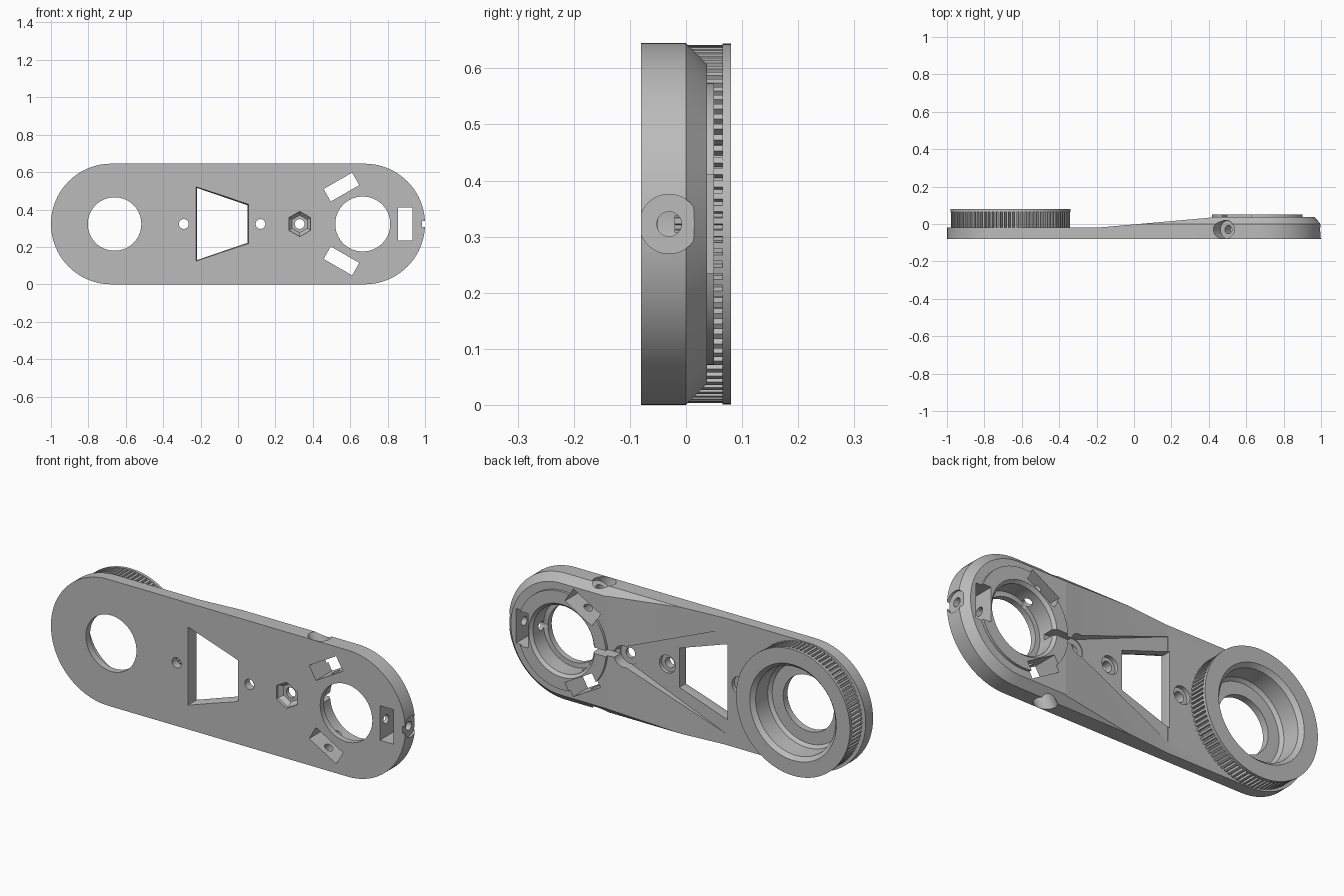
import bpy, bmesh, math
from mathutils import Matrix, Vector

cube = bpy.data.objects.get("Cube")
if cube:
    bpy.data.objects.remove(cube)

MID = 0.3225                 # height of the centre line
LEFT, RIGHT = -0.66, 0.667   # bore centres
FRONT = -0.08

grey = bpy.data.materials.new("plain grey")
grey.use_nodes = True
grey.diffuse_color = (0.5, 0.5, 0.5, 1)
grey.node_tree.nodes["Principled BSDF"].inputs["Base Color"].default_value = (0.5, 0.5, 0.5, 1)


def finish(bm, name):
    bmesh.ops.recalc_face_normals(bm, faces=bm.faces)
    mesh = bpy.data.meshes.new(name)
    bm.to_mesh(mesh)
    bm.free()
    mesh.materials.append(grey)
    ob = bpy.data.objects.new(name, mesh)
    bpy.context.scene.collection.objects.link(ob)
    return ob


def loft(name, *sections):
    """Solid through outlines; each section is (y, [(x, z), ...])."""
    bm = bmesh.new()
    rings = [[bm.verts.new((x, y, z)) for x, z in pts] for y, pts in sections]
    for a, b in zip(rings, rings[1:]):
        n = len(a)
        for i in range(n):
            j = (i + 1) % n
            bm.faces.new((a[i], a[j], b[j], b[i]))
    bm.faces.new(rings[0])
    bm.faces.new(rings[-1])
    return finish(bm, name)


def disc(cx, r, n=72, turn=0.0):
    return [(cx + r * math.cos(turn + i * math.tau / n),
             MID + r * math.sin(turn + i * math.tau / n)) for i in range(n)]


def stadium(r, n=40):
    c = 1 - MID
    pts = []
    for side, start in ((1, -math.pi / 2), (-1, math.pi / 2)):
        for i in range(n + 1):
            a = start + math.pi * i / n
            pts.append((side * c + r * math.cos(a), MID + r * math.sin(a)))
    return pts


def box(name, size, matrix):
    bm = bmesh.new()
    bmesh.ops.create_cube(bm, size=1, matrix=matrix @ Matrix.Diagonal((*size, 1)))
    return finish(bm, name)


def rod(name, r, start, end, y, spin):
    """Cylinder pointing outward from the right bore axis."""
    bm = bmesh.new()
    lie = Matrix.Translation(((start + end) / 2, y, 0)) @ Matrix.Rotation(math.pi / 2, 4, 'Y')
    bmesh.ops.create_cone(bm, cap_ends=True, segments=40, radius1=r, radius2=r,
                          depth=end - start, matrix=spin @ lie)
    return finish(bm, name)


def combine(target, tool, operation='DIFFERENCE', keep=False):
    mod = target.modifiers.new("combine", 'BOOLEAN')
    mod.operation, mod.solver, mod.object = operation, 'EXACT', tool
    bpy.context.view_layer.objects.active = target
    bpy.ops.object.modifier_apply(modifier=mod.name)
    if not keep:
        bpy.data.objects.remove(tool)


# Arm plate: rounded bar with a chamfered back edge
arm = loft("arm_plate", (FRONT, stadium(MID)), (0, stadium(MID)), (0.037, stadium(MID - 0.037)))

# Thin half and ramp
bm = bmesh.new()
profile = [(-1.2, -0.02), (-0.2, -0.02), (0.42, 0.035), (0.42, 0.2), (-1.2, 0.2)]
face = bm.faces.new([bm.verts.new((x, y, -0.1)) for x, y in profile])
ext = bmesh.ops.extrude_face_region(bm, geom=[face])
bmesh.ops.translate(bm, vec=(0, 0, 0.9),
                    verts=[v for v in ext["geom"] if isinstance(v, bmesh.types.BMVert)])
combine(arm, finish(bm, "ramp_cutter"))

# Raised ring round the right bore
combine(arm, loft("ring", (-0.03, disc(RIGHT, 0.25)), (0.05, disc(RIGHT, 0.25))), 'UNION')

# Wedge-shaped channel in the ramp, running out from the clamp screw
wedge = [(-0.21, MID - 0.265), (0.33, MID - 0.05), (0.33, MID + 0.05), (-0.21, MID + 0.265)]
combine(arm, loft("wedge_cutter", (-0.021, wedge), (0.1, wedge)))

# Right bore: seat, lead-in chamfer and through hole
combine(arm, loft("bore_cutter", (-0.05, disc(RIGHT, 0.172)), (0.035, disc(RIGHT, 0.172)),
                  (0.06, disc(RIGHT, 0.195))))
combine(arm, loft("bore_hole", (-0.2, disc(RIGHT, 0.147)), (0.2, disc(RIGHT, 0.147))))

# Trapezoid window with sloping sides
def trapezoid(d):
    return [(-0.23 + d, MID - 0.205 + d * 1.2), (0.062 - d, MID - 0.11 + d),
            (0.062 - d, MID + 0.11 - d), (-0.23 + d, MID + 0.205 - d * 1.2)]
combine(arm, loft("window_cutter", (-0.1, trapezoid(0)), (-0.06, trapezoid(0.01)),
                  (0.1, trapezoid(0.01))))

# Screw holes with counterbores on the back
for x, r, floor in ((-0.29, 0.045, -0.04), (0.12, 0.045, -0.04), (0.33, 0.055, -0.025)):
    combine(arm, loft("screw_hole", (-0.2, disc(x, 0.026, 32)), (0.2, disc(x, 0.026, 32))))
    combine(arm, loft("counterbore", (floor, disc(x, r, 40)), (0.2, disc(x, r, 40))))

# Hexagonal nut pocket on the front
combine(arm, loft("nut_pocket", (-0.1, disc(0.33, 0.067, 6, math.pi / 6)),
                  (-0.065, disc(0.33, 0.067, 6, math.pi / 6)),
                  (-0.045, disc(0.33, 0.047, 6, math.pi / 6))))

# Clamp slit from the screw to the bore
combine(arm, box("slit_cutter", (0.22, 0.2, 0.03), Matrix.Translation((0.45, 0.08, MID))))

# Three slots with radial set screws
for k in range(3):
    spin = Matrix.Translation((RIGHT, 0, MID)) @ Matrix.Rotation(k * math.tau / 3, 4, 'Y')
    combine(arm, box("slot_cutter", (0.077, 0.5, 0.176), spin @ Matrix.Translation((0.228, 0, 0))))
    combine(arm, rod("set_screw_hole", 0.022, 0.1, 0.5, -0.03, spin))
    head, start = (0.053, 0.318) if k == 0 else (0.049, 0.325)
    combine(arm, rod("set_screw_head", head, start, 0.5, -0.03, spin))

# Toothed pulley with a flange
teeth = 90
outline = []
for i in range(teeth):
    for part, r in ((0, 0.319), (0.5, 0.319), (0.6, 0.304), (0.9, 0.304)):
        a = math.tau * (i + part) / teeth
        outline.append((LEFT + r * math.cos(a), MID + r * math.sin(a)))
pulley = loft("toothed_pulley", (-0.02, outline), (0.07, outline))
combine(pulley, loft("flange", (0.065, disc(LEFT, 0.3215, 120)), (0.08, disc(LEFT, 0.3215, 120))), 'UNION')

# Cup and through hole in the pulley end
cup = loft("cup_cutter", (-0.045, disc(LEFT, 0.205)), (-0.03, disc(LEFT, 0.22)),
           (0.06, disc(LEFT, 0.225)), (0.081, disc(LEFT, 0.245)))
combine(arm, cup, keep=True)
combine(pulley, cup)
combine(arm, loft("left_hole", (-0.2, disc(LEFT, 0.143)), (0.2, disc(LEFT, 0.143))))

# Smooth the round walls, keep the edges sharp
for ob in bpy.context.selected_objects:
    ob.select_set(False)
for ob in (arm, pulley):
    ob.select_set(True)
bpy.context.view_layer.objects.active = arm
bpy.ops.object.shade_smooth_by_angle(angle=math.radians(25))
